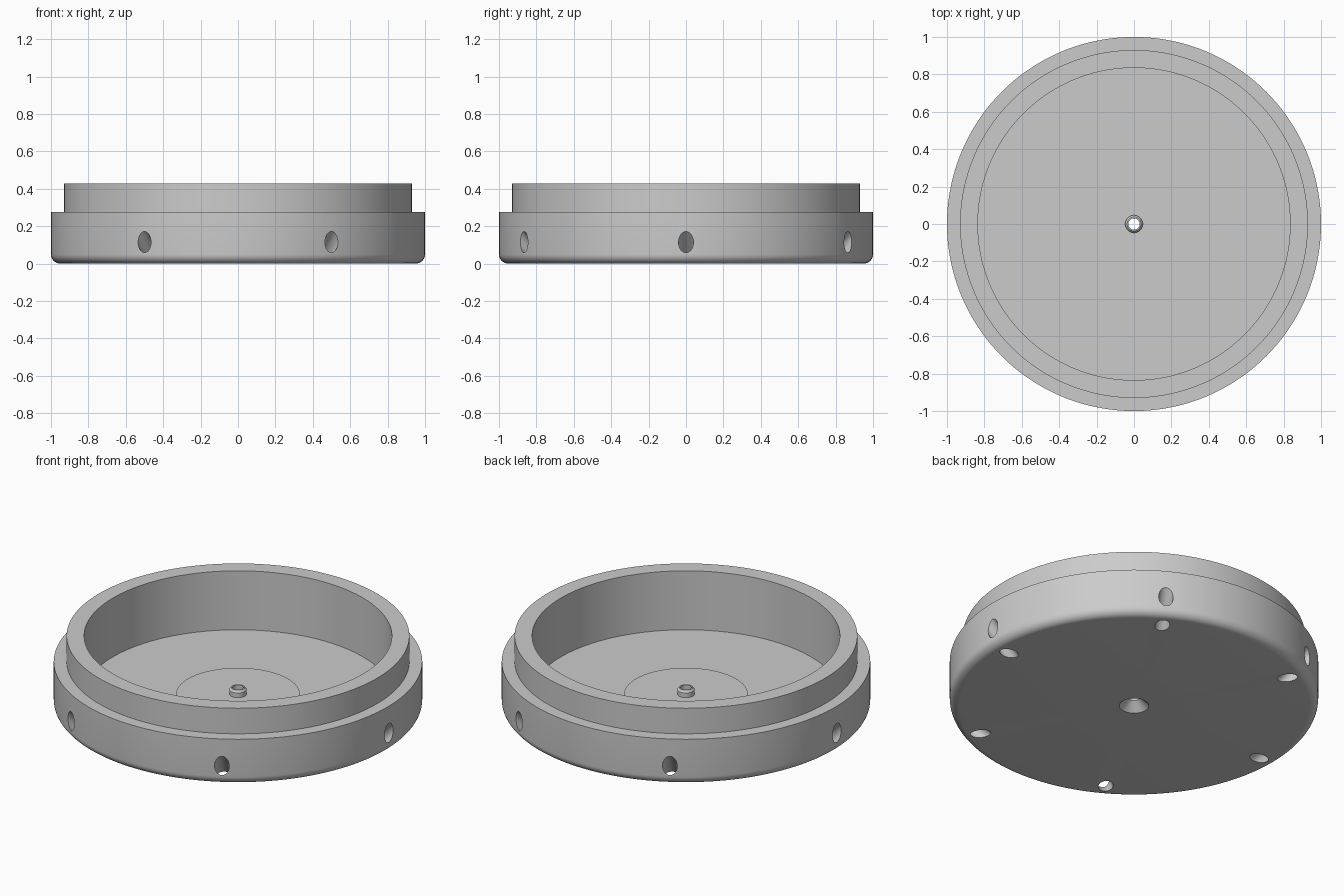
import bpy
import bmesh
from math import sin, cos, pi, radians
from mathutils import Matrix, Vector

cube = bpy.data.objects.get("Cube")
if cube:
    bpy.data.objects.remove(cube, do_unlink=True)

# Single grey material
grey = bpy.data.materials.new("plain grey")
grey.use_nodes = True
colour = (0.6, 0.6, 0.6, 1)
grey.diffuse_color = colour
grey.node_tree.nodes["Principled BSDF"].inputs["Base Color"].default_value = colour


def make_object(name, bm):
    bmesh.ops.recalc_face_normals(bm, faces=bm.faces)
    mesh = bpy.data.meshes.new(name)
    bm.to_mesh(mesh)
    bm.free()
    mesh.materials.append(grey)
    obj = bpy.data.objects.new(name, mesh)
    bpy.context.collection.objects.link(obj)
    return obj


def lathe(name, profile, sides):
    """Revolve a closed (radius, height) loop around z."""
    bm = bmesh.new()
    rings = []
    for i in range(sides):
        a = 2 * pi * i / sides
        rings.append([bm.verts.new((r * cos(a), r * sin(a), z)) for r, z in profile])
    n = len(profile)
    for i in range(sides):
        here, there = rings[i], rings[(i + 1) % sides]
        for j in range(n):
            k = (j + 1) % n
            bm.faces.new((here[j], there[j], there[k], here[k]))
    return make_object(name, bm)


# Dish section: countersunk centre, rounded foot, stepped rim, floor and boss
fillet = 0.05
foot = [(1 - fillet + fillet * sin(t), fillet - fillet * cos(t))
        for t in (pi / 2 * i / 8 for i in range(9))]
section = [(0.03, 0.05), (0.08, 0)] + foot + [
    (1, 0.275), (0.93, 0.275), (0.93, 0.428), (0.835, 0.428),
    (0.835, 0.075), (0.335, 0.075), (0.335, 0.08),
    (0.047, 0.08), (0.047, 0.108), (0.037, 0.12), (0.03, 0.12)]
dish = lathe("round_dish", section, 144)

# Six slanted drain holes from the side wall out through the underside
bm = bmesh.new()
tilt = Matrix.Rotation(radians(45), 4, "Y")
for i in range(6):
    place = (Matrix.Rotation(i * pi / 3, 4, "Z")
             @ Matrix.Translation(Vector((0.9425, 0, 0.0575))) @ tilt)
    bmesh.ops.create_cone(bm, cap_ends=True, segments=32, radius1=0.04,
                          radius2=0.04, depth=0.5, matrix=place)
cutter = make_object("hole_cutter", bm)
cutter.hide_render = True

drill = dish.modifiers.new("drill", "BOOLEAN")
drill.operation = "DIFFERENCE"
drill.solver = "EXACT"
drill.object = cutter

bpy.ops.object.select_all(action="DESELECT")
dish.select_set(True)
bpy.context.view_layer.objects.active = dish
bpy.ops.object.modifier_apply(modifier=drill.name)
bpy.data.objects.remove(cutter, do_unlink=True)
bpy.ops.object.shade_smooth_by_angle(angle=radians(30))
